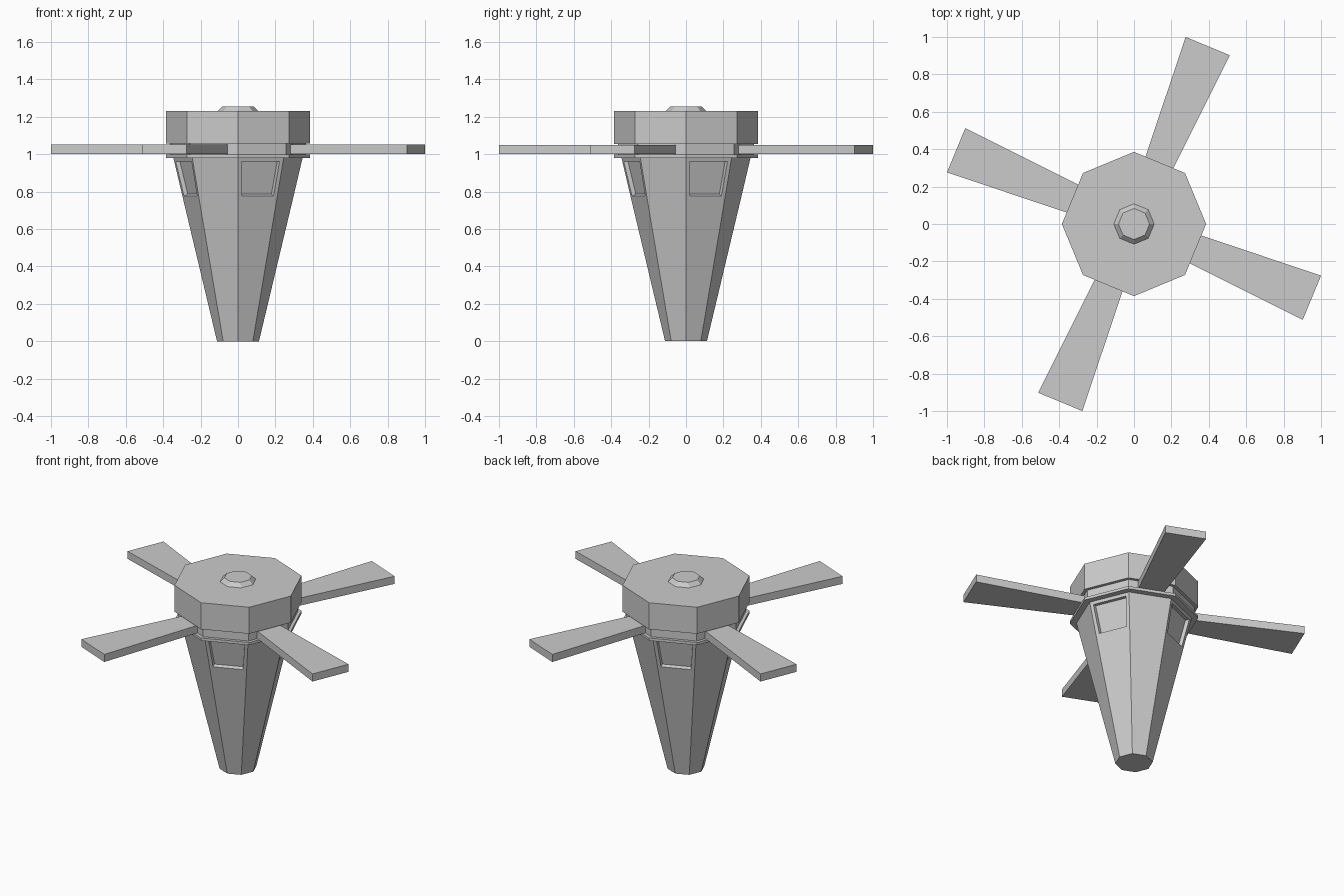
import bpy, bmesh
from math import cos, sin, pi, radians, atan2

cube = bpy.data.objects.get("Cube")
if cube:
    bpy.data.objects.remove(cube)

grey = bpy.data.materials.new("plain grey")
grey.use_nodes = True
COLOUR = (0.6, 0.6, 0.6, 1)
grey.diffuse_color = COLOUR
grey.node_tree.nodes["Principled BSDF"].inputs["Base Color"].default_value = COLOUR


def finish(bm, name):
    bmesh.ops.recalc_face_normals(bm, faces=bm.faces)
    mesh = bpy.data.meshes.new(name)
    bm.to_mesh(mesh)
    bm.free()
    mesh.materials.append(grey)
    obj = bpy.data.objects.new(name, mesh)
    bpy.context.collection.objects.link(obj)
    return obj


def octagon_stack(profile):
    """Closed eight-sided solid through (radius, height) rings."""
    bm = bmesh.new()
    rings = [[bm.verts.new((r * cos(i * pi / 4), r * sin(i * pi / 4), z))
              for i in range(8)] for r, z in profile]
    for low, high in zip(rings, rings[1:]):
        for i in range(8):
            j = (i + 1) % 8
            bm.faces.new((low[i], low[j], high[j], high[i]))
    bm.faces.new(rings[0][::-1])
    bm.faces.new(rings[-1])
    bm.normal_update()
    return bm


# Tapered body with recessed windows on every other upper facet
bm = octagon_stack([(0.112, 0), (0.292, 0.755), (0.345, 0.98)])
windows = []
for f in bm.faces:
    c = f.calc_center_median()
    facet = round((atan2(c.y, c.x) - pi / 8) / (pi / 4))
    if 0.76 < c.z < 0.95 and facet % 2 == 0:
        windows.append(f)
bmesh.ops.inset_individual(bm, faces=windows, thickness=0.03)
bmesh.ops.inset_individual(bm, faces=windows, thickness=0.006, depth=-0.022)
finish(bm, "body")

# Rim, neck, cap and the small knob on top
finish(octagon_stack([(0.385, 0.98), (0.385, 0.998)]), "rim")
finish(octagon_stack([(0.364, 0.998), (0.364, 1.055)]), "neck")
finish(octagon_stack([(0.385, 1.055), (0.385, 1.23)]), "cap")
finish(octagon_stack([(0.108, 1.23), (0.083, 1.255)]), "knob")

# Four blades that widen outwards
for k in range(4):
    bm = bmesh.new()
    bmesh.ops.create_cube(bm, size=1)
    for v in bm.verts:
        outer = v.co.x > 0
        v.co.x = 1.028 if outer else 0.3
        v.co.y *= 0.255 if outer else 0.154
        v.co.z = 1.05 if v.co.z > 0 else 1.0
    blade = finish(bm, f"blade_{k + 1}")
    blade.rotation_euler.z = radians(90 * k - 22.5)
